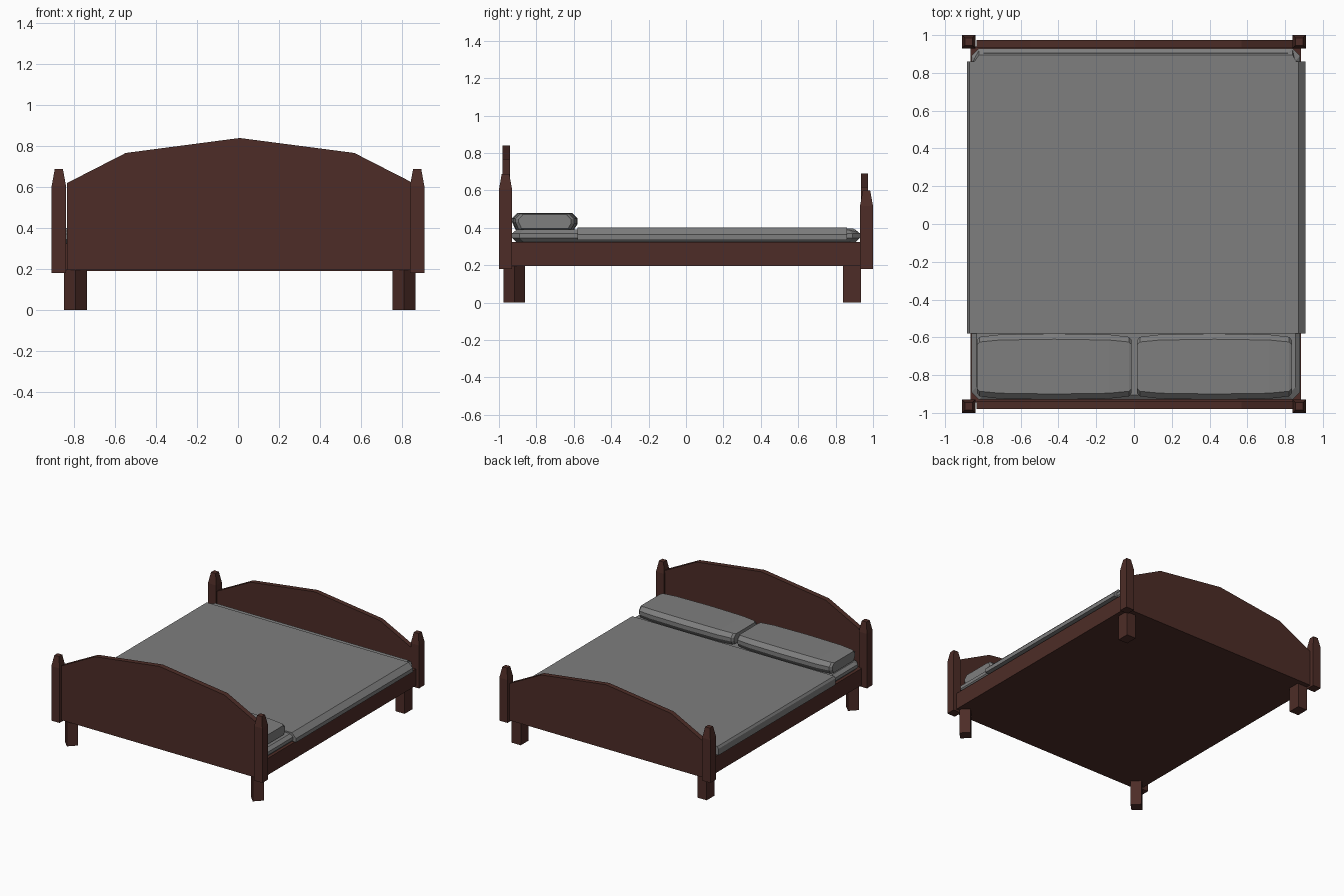
import bpy, bmesh
from mathutils import Matrix, Vector
from math import radians

if "Cube" in bpy.data.objects:
    bpy.data.objects.remove(bpy.data.objects["Cube"])


def material(name, rgb):
    m = bpy.data.materials.new(name)
    m.diffuse_color = (*rgb, 1)
    m.use_nodes = True
    m.node_tree.nodes["Principled BSDF"].inputs["Base Color"].default_value = m.diffuse_color
    return m


wood = material("dark_wood", (0.074, 0.0257, 0.02))
cloth = material("grey_cloth", (0.21, 0.21, 0.21))


def finish(name, bm, mat):
    bmesh.ops.recalc_face_normals(bm, faces=bm.faces[:])
    me = bpy.data.meshes.new(name)
    bm.to_mesh(me)
    bm.free()
    ob = bpy.data.objects.new(name, me)
    bpy.context.collection.objects.link(ob)
    me.materials.append(mat)
    return ob


def loft(name, rings, mat):
    """Skin a list of equal-length point rings and cap both ends."""
    bm = bmesh.new()
    vs = [[bm.verts.new(p) for p in r] for r in rings]
    n = len(vs[0])
    for a, b in zip(vs, vs[1:]):
        for i in range(n):
            bm.faces.new((a[i], a[(i + 1) % n], b[(i + 1) % n], b[i]))
    bm.faces.new(vs[0])
    bm.faces.new(vs[-1])
    return finish(name, bm, mat)


def box(name, lo, hi, mat, angle=0):
    lo, hi = Vector(lo), Vector(hi)
    bm = bmesh.new()
    bmesh.ops.create_cube(bm, size=1, matrix=Matrix.Translation((lo + hi) / 2)
                          @ Matrix.Rotation(radians(angle), 4, 'Z')
                          @ Matrix.Diagonal((*(hi - lo), 1)))
    return finish(name, bm, mat)


def square(x, y, z, h):
    return [(x - h, y - h, z), (x + h, y - h, z), (x + h, y + h, z), (x - h, y + h, z)]


# arched end boards
def board(name, y0, y1, bottom, drop):
    arch = [(-0.835, 0.62), (-0.548, 0.767), (0.008, 0.84), (0.568, 0.767), (0.842, 0.627)]
    prof = [(-0.835, bottom)] + [(x, z - drop) for x, z in arch] + [(0.842, bottom)]
    loft(name, [[(x, y, z) for x, z in prof] for y in (y0, y1)], wood)


board("headboard", -0.98, -0.94, 0.195, 0)
board("footboard", 0.935, 0.973, 0.19, 0.15)

# corner posts with tapered tops, and legs
for side, sx in (("left", -1), ("right", 1)):
    for end, y, top in (("head", -0.965, 0.605), ("foot", 0.965, 0.515)):
        x = sx * 0.875
        loft(f"{end}_post_{side}", [square(x, y, 0.18, 0.035), square(x, y, top, 0.035),
                                    square(x, y, top + 0.083, 0.02)], wood)
    x = sx * 0.802 + 0.008
    box(f"head_leg_{side}", (x - 0.04, -0.958, 0), (x + 0.04, -0.878, 0.2), wood, 45)
    box(f"foot_leg_{side}", (x - 0.04, 0.84, 0), (x + 0.04, 0.936, 0.2), wood)

# bed frame
box("bed_frame", (-0.865, -0.945, 0.195), (0.884, 0.94, 0.325), wood)


# mattress: chamfered slab
def slab(z, inset):
    x0, x1, y0, y1, c = -0.86 + inset, 0.88 - inset, -0.93 + inset, 0.93 - inset, 0.04
    return [(x0 + c, y0, z), (x1 - c, y0, z), (x1, y0 + c, z), (x1, y1 - c, z),
            (x1 - c, y1, z), (x0 + c, y1, z), (x0, y1 - c, z), (x0, y0 + c, z)]


loft("mattress", [slab(0.325, 0.02), slab(0.345, 0), slab(0.37, 0), slab(0.39, 0.025)], cloth)

# blanket draped over the sides, with a tucked foot end
drape = [(-0.883, 0.335), (-0.883, 0.385), (-0.872, 0.401), (0.87, 0.401), (0.907, 0.365), (0.907, 0.335)]
loft("blanket", [[(x, y, z) for x, z in drape] for y in (-0.58, 0.86)], cloth)
loft("blanket_foot", [[(-0.86, 0.84, z0), (0.87, 0.84, z0), (0.84, y1, z0), (-0.82, y1, z0)]
                      for z0, y1 in ((0.345, 0.93), (0.365, 0.93), (0.396, 0.895))], cloth)

# pillows: octagonal section bulging toward the middle
section = [(-0.93, 0.43), (-0.93, 0.45), (-0.90, 0.48), (-0.61, 0.48),
           (-0.58, 0.45), (-0.58, 0.42), (-0.60, 0.387), (-0.91, 0.387)]
stations = [(-0.41, 0.8), (-0.395, 0.9), (-0.29, 0.97), (0, 1), (0.29, 0.97), (0.395, 0.9), (0.41, 0.8)]
for side, cx in (("left", -0.422), ("right", 0.426)):
    loft(f"pillow_{side}", [[(cx + u, -0.755 + (y + 0.755) * s, 0.43 + (z - 0.43) * s)
                             for y, z in section] for u, s in stations], cloth)
